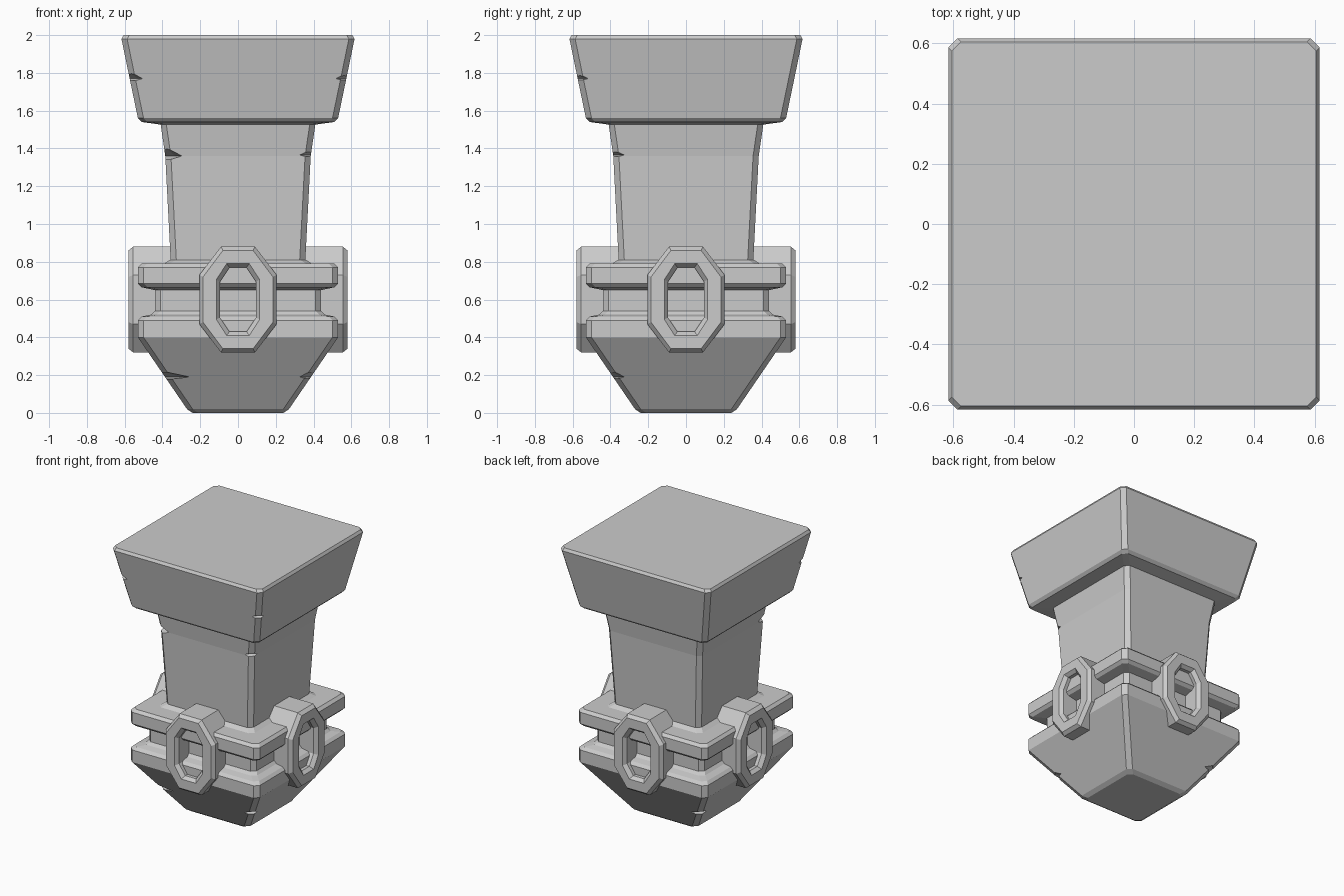
import bpy, bmesh, math
from mathutils import Matrix, Vector

cube = bpy.data.objects.get("Cube")
if cube:
    bpy.data.objects.remove(cube, do_unlink=True)

stone = bpy.data.materials.new("grey stone")
stone.use_nodes = True
GREY = (0.6, 0.6, 0.6, 1)
stone.diffuse_color = GREY
stone.node_tree.nodes["Principled BSDF"].inputs["Base Color"].default_value = GREY


def finish(bm, name):
    bmesh.ops.recalc_face_normals(bm, faces=bm.faces)
    mesh = bpy.data.meshes.new(name)
    bm.to_mesh(mesh)
    bm.free()
    mesh.materials.append(stone)
    obj = bpy.data.objects.new(name, mesh)
    bpy.context.collection.objects.link(obj)
    return obj


def bridge(bm, a, b):
    for i in range(len(a)):
        j = (i + 1) % len(a)
        bm.faces.new((a[i], a[j], b[j], b[i]))


def square_loft(name, profile, chamfer=0.03):
    """Stack of corner-cut squares; profile holds (half width, height)."""
    bm = bmesh.new()
    rings = []
    for h, z in profile:
        k = h - chamfer
        outline = [(k, -h), (h, -k), (h, k), (k, h), (-k, h), (-h, k), (-h, -k), (-k, -h)]
        rings.append([bm.verts.new((x, y, z)) for x, y in outline])
    for a, b in zip(rings, rings[1:]):
        bridge(bm, a, b)
    bm.faces.new(rings[0])
    bm.faces.new(rings[-1])
    return finish(bm, name)


def chip(obj, sx, sy, half, z, size, thick):
    """Cut a wedge-shaped nick out of one vertical corner."""
    bm = bmesh.new()
    bmesh.ops.create_cone(bm, cap_ends=True, segments=4, radius1=1, radius2=0, depth=1,
                          matrix=Matrix.Translation((0, 0, 0.5)))
    # slanted lower side, flatter upper side
    bottom = bm.verts.new((0, 0, -0.6))
    base = [f for f in bm.faces if len(f.verts) == 4]
    edges = list(base[0].edges)
    bmesh.ops.delete(bm, geom=base, context="FACES_ONLY")
    for e in edges:
        bm.faces.new((e.verts[0], e.verts[1], bottom))
    place = (Matrix.Translation((sx * half, sy * half, z))
             @ Matrix.Rotation(math.atan2(sy, sx), 4, "Z")
             @ Matrix.Diagonal((size, size * 5, thick, 1)))
    bm.transform(place)
    cutter = finish(bm, "chip_cutter")
    cutter.hide_render = True
    mod = obj.modifiers.new("chip", "BOOLEAN")
    mod.operation = "DIFFERENCE"
    mod.solver = "EXACT"
    mod.object = cutter
    bpy.context.view_layer.objects.active = obj
    bpy.ops.object.modifier_apply(modifier=mod.name)
    bpy.data.objects.remove(cutter, do_unlink=True)


# Body, from the ground up
base = square_loft("tapered_base", [(0.24, 0), (0.27, 0.02), (0.53, 0.4), (0.53, 0.49),
                                    (0.51, 0.51), (0.46, 0.52), (0.44, 0.54)])
square_loft("waist", [(0.44, 0.5), (0.44, 0.7)])
square_loft("upper_band", [(0.44, 0.65), (0.51, 0.665), (0.53, 0.685), (0.53, 0.77),
                           (0.51, 0.79), (0.39, 0.79), (0.36, 0.81)])
neck = square_loft("neck", [(0.355, 0.78), (0.385, 1.36), (0.41, 1.53), (0.41, 1.56)])
cap = square_loft("cap", [(0.4, 1.525), (0.51, 1.54), (0.53, 1.56), (0.617, 1.98), (0.605, 2.0)])

# Worn nicks on the corners
chip(cap, -1, -1, 0.575, 1.77, 0.06, 0.035)
chip(cap, 1, -1, 0.575, 1.77, 0.05, 0.025)
chip(neck, -1, -1, 0.385, 1.36, 0.075, 0.045)
chip(neck, 1, -1, 0.385, 1.365, 0.05, 0.025)
chip(base, -1, -1, 0.385, 0.19, 0.11, 0.025)
chip(base, 1, -1, 0.385, 0.19, 0.05, 0.025)
chip(base, -1, 1, 0.385, 0.19, 0.06, 0.025)

# Elongated eight-sided rings, one on each side
MID = 0.6


def link_outline(w, flat, tall, side):
    quarter = [(flat, tall), (w, side)]
    right = quarter + [(x, -z) for x, z in reversed(quarter)]
    return right + [(-x, -z) for x, z in right]


outer = link_outline(0.205, 0.09, 0.28, 0.13)
outer_inset = link_outline(0.185, 0.08, 0.26, 0.12)
inner_inset = link_outline(0.115, 0.06, 0.19, 0.105)
inner = link_outline(0.095, 0.045, 0.17, 0.095)
section = [(outer, 0.33), (outer, 0.555), (outer_inset, 0.58),
           (inner_inset, 0.58), (inner, 0.555), (inner, 0.33)]

for i, side in enumerate(("front", "left", "back", "right")):
    bm = bmesh.new()
    loops = [[bm.verts.new((x, -d, MID + z)) for x, z in pts] for pts, d in section]
    for a, b in zip(loops, loops[1:] + loops[:1]):
        bridge(bm, a, b)
    bm.transform(Matrix.Rotation(i * math.pi / 2, 4, "Z"))
    finish(bm, side + "_ring")
